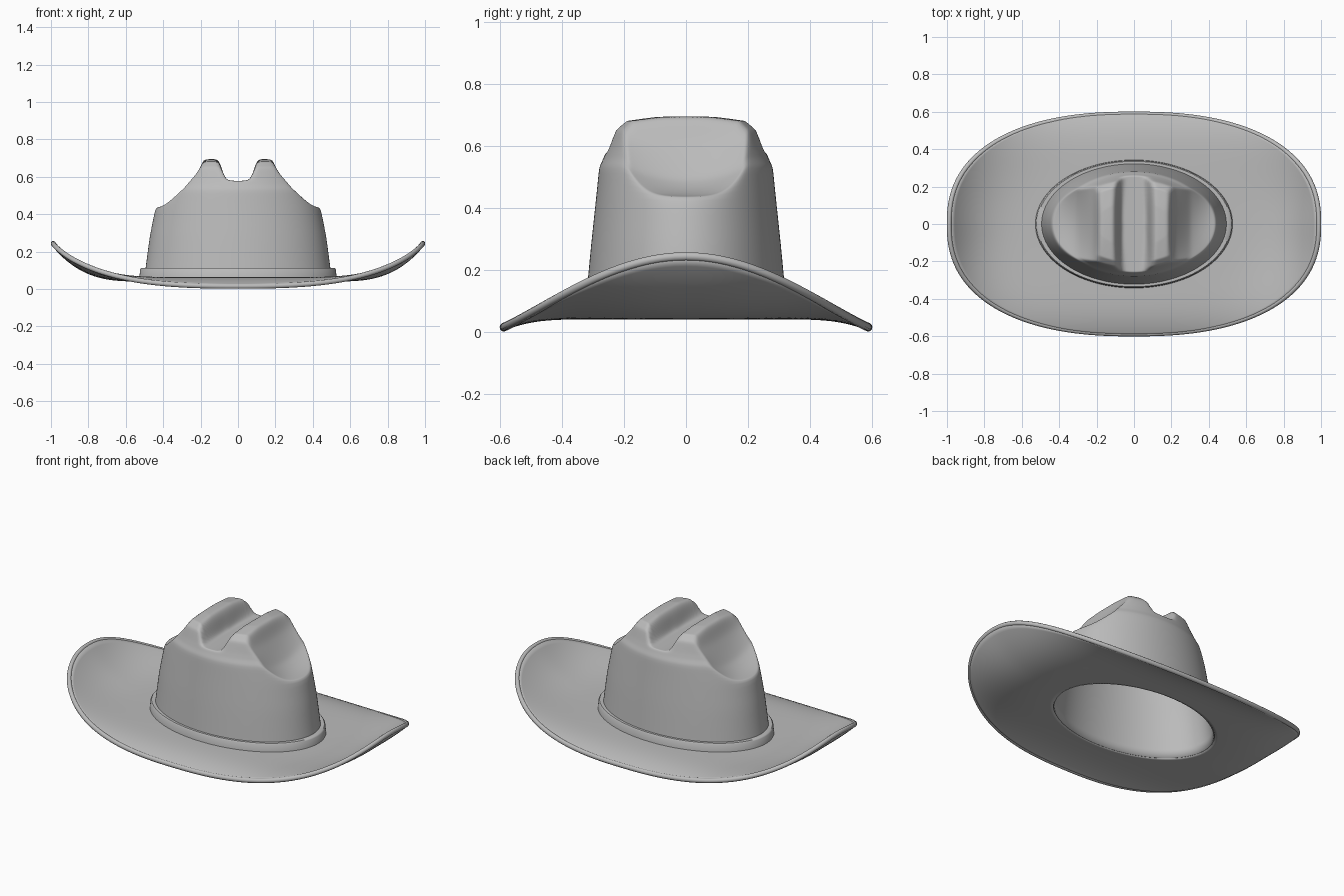
import bpy, bmesh, math
from math import sin, cos, pi

old = bpy.data.objects.get("Cube")
if old:
    bpy.data.objects.remove(old, do_unlink=True)

SEG = 176

felt = bpy.data.materials.new("grey_felt")
felt.use_nodes = True
GREY = (0.5, 0.5, 0.5, 1)
felt.diffuse_color = GREY
felt.node_tree.nodes["Principled BSDF"].inputs["Base Color"].default_value = GREY


def loft(name, rings, closed=False, thickness=0, offset=0, smooth=0):
    """Skin a list of rings, each with SEG points."""
    bm = bmesh.new()
    rows = [[bm.verts.new(p) for p in ring] for ring in rings]
    pairs = list(zip(rows, rows[1:]))
    if closed:
        pairs.append((rows[-1], rows[0]))
    for a, b in pairs:
        for i in range(SEG):
            j = (i + 1) % SEG
            bm.faces.new((a[i], a[j], b[j], b[i]))
    bmesh.ops.remove_doubles(bm, verts=bm.verts, dist=0.0002)
    if closed:
        bmesh.ops.recalc_face_normals(bm, faces=bm.faces)
    inner = [v for v in bm.verts if not v.is_boundary]
    for _ in range(smooth):
        bmesh.ops.smooth_vert(bm, verts=inner, factor=0.5,
                              use_axis_x=True, use_axis_y=True, use_axis_z=True)
    mesh = bpy.data.meshes.new(name)
    bm.to_mesh(mesh)
    bm.free()
    mesh.materials.append(felt)
    obj = bpy.data.objects.new(name, mesh)
    bpy.context.collection.objects.link(obj)
    if thickness:
        mod = obj.modifiers.new("thickness", 'SOLIDIFY')
        mod.thickness, mod.offset = thickness, offset
    bpy.ops.object.select_all(action='DESELECT')
    obj.select_set(True)
    bpy.context.view_layer.objects.active = obj
    bpy.ops.object.shade_smooth_by_angle(angle=math.radians(50))
    return obj


ANGLES = [2 * pi * i / SEG for i in range(SEG)]


def ellipse(rx, ry, z):
    return [(rx * cos(a), ry * sin(a), z) for a in ANGLES]


# Brim: flat by the crown, curling up at the sides
BASE_Z = 0.052


def signed_power(v, n):
    return math.copysign(abs(v) ** n, v)


def brim_point(a, t):
    ex = 0.988 * signed_power(cos(a), 0.84)
    ey = 0.588 * signed_power(sin(a), 0.84)
    edge_z = 0.015 + 0.228 * max(0, cos(pi * ey / 1.176)) ** 1.1
    ix, iy = 0.497 * cos(a), 0.322 * sin(a)
    return (ix + (ex - ix) * t, iy + (ey - iy) * t,
            BASE_Z + (edge_z - BASE_Z) * t ** 3.2)


loft("brim", [[brim_point(a, 1 - k / 24) for a in ANGLES] for k in range(25)],
     thickness=0.024)

# Rounded bead along the brim edge
bead = []
for k in range(10):
    b = 2 * pi * k / 10
    ring = []
    for a in ANGLES:
        x, y, z = brim_point(a, 1)
        ring.append((x + 0.013 * cos(b) * cos(a), y + 0.013 * cos(b) * sin(a),
                     z + 0.014 * sin(b)))
    bead.append(ring)
loft("brim_edge", bead, closed=True)

# Crown: half widths and height of the undented dome
DOME = [(.503, .328, .045), (.472, .306, .28), (.442, .29, .43), (.415, .28, .53),
        (.395, .266, .56), (.385, .255, .59), (.375, .236, .65), (.33, .205, .68),
        (.2, .12, .693), (0, 0, .697)]
# Height limit across the width: centre groove, ridge, side dent
CREASE = [(0, .578), (.06, .58), (.078, .6), (.085, .65), (.11, .695), (.15, .71),
          (.185, .69), (.215, .625), (.3, .53), (.4, .46), (.44, .435), (.6, .3)]


def crease(x):
    for (x0, z0), (x1, z1) in zip(CREASE, CREASE[1:]):
        if x <= x1:
            return z0 + (z1 - z0) * (x - x0) / (x1 - x0)
    return 0.3


def dented(p):
    x, y, z = p
    if z < 0.38:
        return p
    w = abs(x)
    limit = sum(crease(abs(w + d * 0.004)) for d in (-2, -1, 0, 1, 2)) / 5
    if 0.19 < w < 0.44:
        limit -= 0.04 * max(0, 1 - (y / 0.19) ** 2) * sin(pi * (w - 0.19) / 0.25)
    # soft minimum
    h = max(0, 0.012 - abs(z - limit)) / 0.012
    return (x, y, min(z, limit) - h * h * 0.003)


crown = []
for lo, hi in zip(DOME, DOME[1:]):
    n = max(5, int((lo[0] - hi[0]) / 0.006))
    for k in range(n):
        row = [u + (v - u) * k / n for u, v in zip(lo, hi)]
        crown.append([dented(p) for p in ellipse(*row)])
crown.append([dented(p) for p in ellipse(*DOME[-1])])
loft("crown", crown, thickness=0.012, offset=-1, smooth=3)

# Hat band around the foot of the crown
loft("hat_band", [ellipse(*r) for r in (
    (.495, .322, .055), (.528, .343, .055), (.523, .34, .105), (.517, .335, .112),
    (.488, .316, .112))], closed=True)
